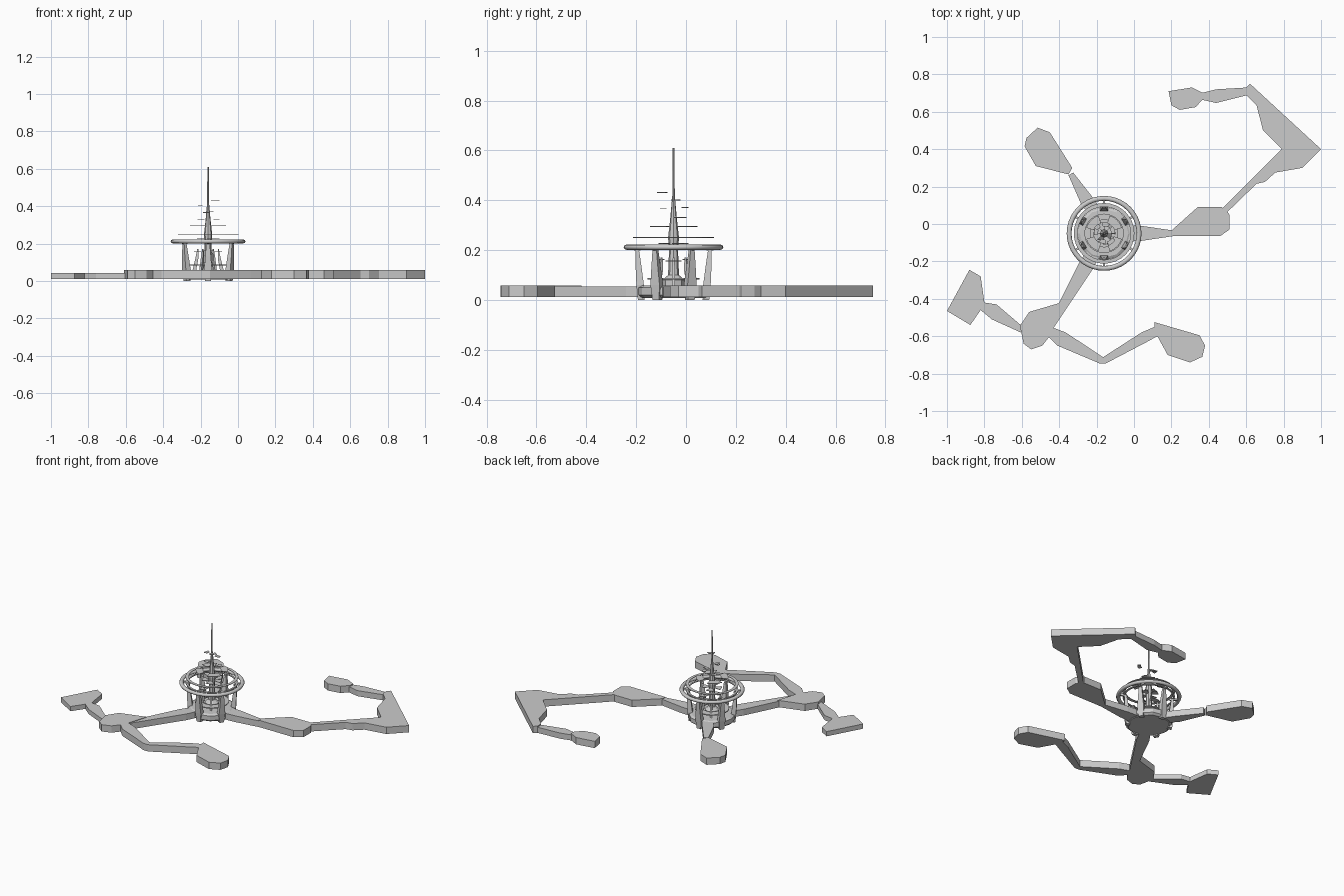
import bpy, bmesh
from math import cos, sin, pi, radians
from mathutils import Vector

CX, CY = -0.16, -0.05          # tower axis
Z0, Z1 = 0.012, 0.058          # walkway slab bottom / top


def finish(name, bm, smooth=False):
    bmesh.ops.recalc_face_normals(bm, faces=bm.faces)
    me = bpy.data.meshes.new(name)
    bm.to_mesh(me)
    bm.free()
    ob = bpy.data.objects.new(name, me)
    bpy.context.collection.objects.link(ob)
    if smooth:
        for p in me.polygons:
            p.use_smooth = True
    return ob


def slab(name, pts, z0=Z0, z1=Z1):
    """Extrude a plan outline into a slab."""
    bm = bmesh.new()
    f = bm.faces.new([bm.verts.new((x, y, z0)) for x, y in pts])
    ext = bmesh.ops.extrude_face_region(bm, geom=[f])
    for v in ext["geom"]:
        if isinstance(v, bmesh.types.BMVert):
            v.co.z = z1
    bmesh.ops.triangulate(bm, faces=[f for f in bm.faces if len(f.verts) > 4])
    return finish(name, bm)


def lathe(name, prof, n, closed=False, smooth=False):
    """Revolve (radius, z) profile around the tower axis."""
    bm = bmesh.new()
    rings = [[bm.verts.new((CX + r * cos(2 * pi * i / n), CY + r * sin(2 * pi * i / n), z))
              for i in range(n)] for r, z in prof]
    pairs = list(zip(rings, rings[1:]))
    if closed:
        pairs.append((rings[-1], rings[0]))
    else:
        bm.faces.new(rings[0])
        bm.faces.new(rings[-1])
    for a, b in pairs:
        for i in range(n):
            j = (i + 1) % n
            bm.faces.new((a[i], a[j], b[j], b[i]))
    return finish(name, bm, smooth)


def flat_ring(name, r0, r1, z, t=0.003, n=32):
    return lathe(name, [(r0, z), (r1, z), (r1, z + t), (r0, z + t)], n, closed=True)


def arc_plate(name, r0, r1, mid, span, z, t=0.003, n=4):
    """Thin curved platform centred on an angle in degrees."""
    angs = [radians(mid - span / 2 + span * i / n) for i in range(n + 1)]
    pts = [(CX + r1 * cos(a), CY + r1 * sin(a)) for a in angs]
    pts += [(CX + r0 * cos(a), CY + r0 * sin(a)) for a in reversed(angs)]
    return slab(name, pts, z, z + t)


# East chain of platforms
slab("east_bridge", [(-0.05, -0.005), (-0.05, -0.095), (0.04, -0.09), (0.21, -0.065),
                     (0.21, -0.035), (0.04, -0.01)], Z0, 0.054)
slab("east_platform", [(0.20, -0.065), (0.46, -0.065), (0.51, -0.03), (0.51, 0.05),
                       (0.50, 0.065), (0.47, 0.09), (0.34, 0.09), (0.20, -0.035)])
slab("corner_platform", [(0.50, 0.065), (0.655, 0.215), (0.70, 0.225), (0.755, 0.275),
                         (0.90, 0.30), (1.0, 0.40), (0.62, 0.75), (0.60, 0.73), (0.60, 0.69),
                         (0.655, 0.635), (0.69, 0.50), (0.79, 0.40), (0.475, 0.085)])
slab("north_bridge", [(0.61, 0.73), (0.44, 0.72), (0.36, 0.70), (0.36, 0.665),
                      (0.44, 0.647), (0.61, 0.69)], Z0, 0.05)
slab("north_platform", [(0.37, 0.70), (0.31, 0.73), (0.185, 0.71), (0.20, 0.635),
                        (0.245, 0.61), (0.33, 0.625), (0.37, 0.67)])

# North-west arm
slab("northwest_bridge", [(-0.35, 0.26), (-0.28, 0.10), (-0.22, 0.03), (-0.17, 0.07),
                          (-0.215, 0.135), (-0.325, 0.275)], Z0, 0.054)
slab("northwest_platform", [(-0.35, 0.265), (-0.525, 0.31), (-0.585, 0.415), (-0.575, 0.46),
                            (-0.515, 0.515), (-0.45, 0.49), (-0.33, 0.30)])

# South-west chain
slab("southwest_bridge", [(-0.22, -0.10), (-0.29, -0.20), (-0.40, -0.42), (-0.43, -0.555),
                          (-0.36, -0.45), (-0.22, -0.24), (-0.17, -0.14)], Z0, 0.054)
slab("southwest_platform", [(-0.39, -0.42), (-0.56, -0.47), (-0.61, -0.545), (-0.59, -0.64),
                            (-0.55, -0.67), (-0.49, -0.65), (-0.455, -0.605), (-0.43, -0.555)])
slab("south_bridge", [(-0.43, -0.555), (-0.455, -0.605), (-0.41, -0.65), (-0.185, -0.745),
                      (-0.15, -0.745), (0.07, -0.63), (0.125, -0.60), (0.11, -0.55),
                      (0.04, -0.58), (-0.165, -0.712), (-0.365, -0.58)])
slab("south_platform", [(0.125, -0.60), (0.18, -0.70), (0.30, -0.74), (0.365, -0.71),
                        (0.38, -0.65), (0.35, -0.595), (0.11, -0.525), (0.11, -0.56)])
slab("west_platform", [(-0.60, -0.545), (-0.735, -0.43), (-0.80, -0.42), (-0.82, -0.28),
                       (-0.88, -0.245), (-1.0, -0.465), (-0.875, -0.54), (-0.82, -0.46),
                       (-0.76, -0.51), (-0.605, -0.58)], Z0, 0.044)

# Tower base and stepped hub
lathe("tower_base", [(0.13, 0.008), (0.145, 0.02), (0.145, 0.05), (0.13, 0.058)], 12)
lathe("hub_core", [(0.045, 0.055), (0.045, 0.08), (0.022, 0.10), (0.018, 0.20),
                   (0.022, 0.25), (0.014, 0.32), (0.005, 0.42), (0.004, 0.61)], 8)
flat_ring("lower_deck", 0.06, 0.105, 0.082, 0.006)

# Main ring and thin upper ring
lathe("main_ring", [(0.187 + 0.013 * cos(pi * k / 4), 0.212 + 0.011 * sin(pi * k / 4))
                    for k in range(8)], 40, closed=True, smooth=True)
flat_ring("inner_ring", 0.148, 0.160, 0.207, 0.006)
flat_ring("upper_ring", 0.142, 0.162, 0.249)


def strut(name, ang, sections):
    """Four-sided tapered strut; sections are (radius, z, depth, width)."""
    d, s = Vector((cos(ang), sin(ang), 0)), Vector((-sin(ang), cos(ang), 0))
    bm = bmesh.new()
    rings = []
    for r, z, dep, wid in sections:
        c = Vector((CX, CY, z)) + d * r
        rings.append([bm.verts.new(c + d * dep * i / 2 + s * wid * j / 2)
                      for i, j in ((-1, -1), (1, -1), (1, 1), (-1, 1))])
    bm.faces.new(rings[0])
    bm.faces.new(rings[-1])
    for a, b in zip(rings, rings[1:]):
        for i in range(4):
            bm.faces.new((a[i], a[i - 1], b[i - 1], b[i]))
    return finish(name, bm)


# Six legs carrying the ring, plus slim inner fins and ring brackets
for k in range(6):
    a = radians(30 + 60 * k)
    strut(f"ring_leg_{k}", a, [(0.130, 0.0, 0.026, 0.03), (0.134, 0.06, 0.03, 0.042),
                               (0.140, 0.13, 0.024, 0.03), (0.146, 0.205, 0.014, 0.018)])
    strut(f"ring_bracket_{k}", a, [(0.14, 0.198, 0.02, 0.012), (0.165, 0.205, 0.05, 0.012),
                                   (0.165, 0.214, 0.05, 0.012)])
    strut(f"hub_fin_{k}", a + pi / 6, [(0.075, 0.05, 0.02, 0.012), (0.06, 0.12, 0.016, 0.012),
                                       (0.055, 0.17, 0.006, 0.006)])

# Floating curved platforms climbing round the spire
for k in range(4):
    arc_plate(f"low_step_{k}", 0.04, 0.075, 90 * k, 50, 0.155 + 0.006 * (k % 2))
    arc_plate(f"middle_step_{k}", 0.055, 0.10, 45 + 90 * k, 55, 0.293)
    arc_plate(f"narrow_step_{k}", 0.02, 0.06, 90 * k + 20, 50, 0.225)
for k, (ang, z, r) in enumerate([(20, 0.33, 0.06), (140, 0.33, 0.06), (260, 0.365, 0.055),
                                 (80, 0.37, 0.06), (170, 0.40, 0.055), (310, 0.43, 0.07)]):
    arc_plate(f"high_step_{k}", r - 0.022, r, ang, 40, z)
